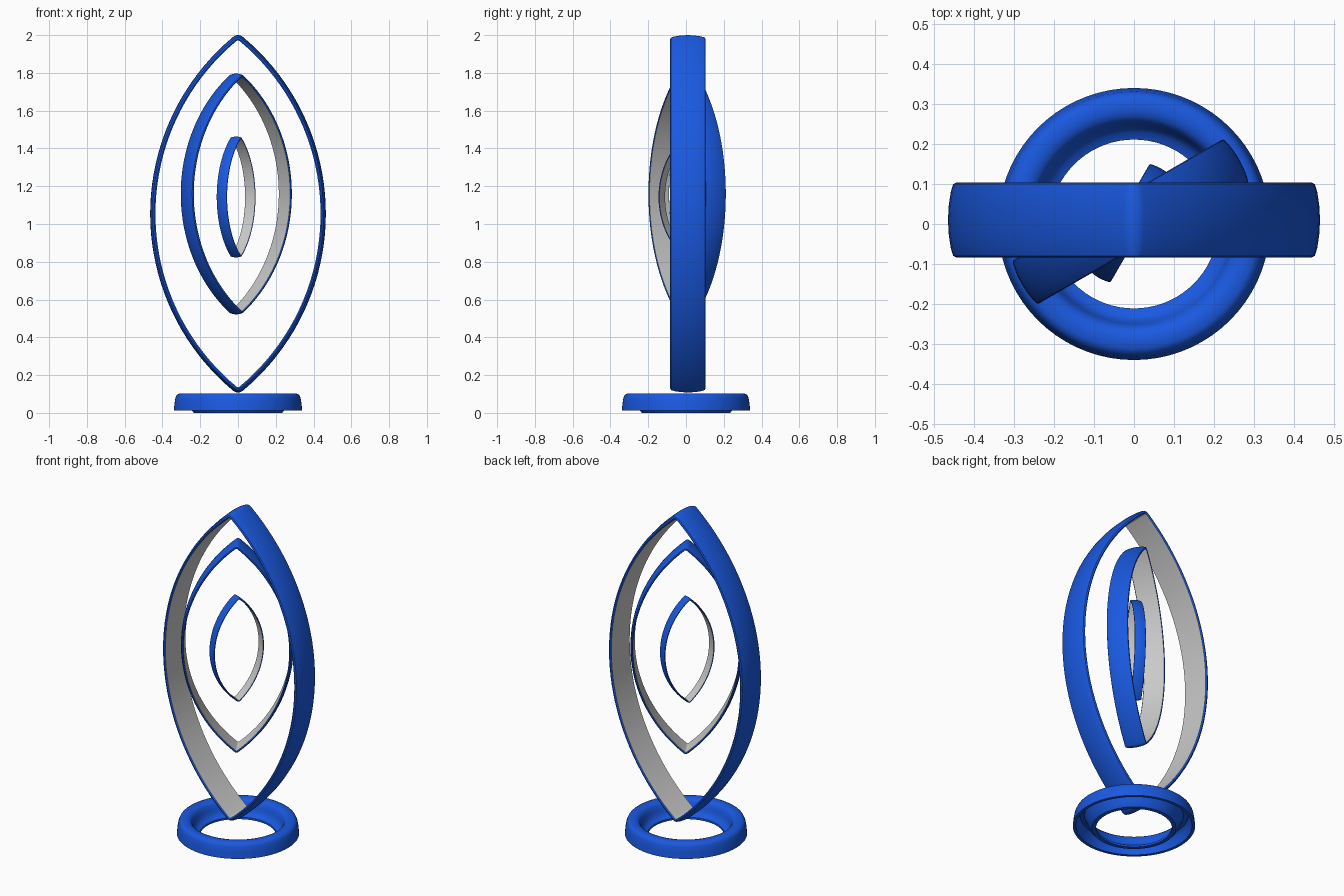
import bpy, bmesh
from math import sin, cos, pi, radians, sqrt, atan2

if "Cube" in bpy.data.objects:
    bpy.data.objects.remove(bpy.data.objects["Cube"])

blue = bpy.data.materials.new("blue")
blue.diffuse_color = (0.01, 0.1, 0.75, 1)
blue.use_nodes = True
blue.node_tree.nodes["Principled BSDF"].inputs["Base Color"].default_value = blue.diffuse_color
grey = bpy.data.materials.new("grey")
grey.diffuse_color = (0.6, 0.6, 0.6, 1)
grey.use_nodes = True
grey.node_tree.nodes["Principled BSDF"].inputs["Base Color"].default_value = grey.diffuse_color


def sweep(name, rings, grey_segment=None, angle=35):
    """Closed solid from a closed loop of closed cross-sections."""
    bm = bmesh.new()
    loops = [[bm.verts.new(p) for p in ring] for ring in rings]
    n, m = len(loops), len(loops[0])
    for i in range(n):
        a, b = loops[i], loops[(i + 1) % n]
        for j in range(m):
            k = (j + 1) % m
            f = bm.faces.new((a[j], a[k], b[k], b[j]))
            f.material_index = 1 if j == grey_segment else 0
    bmesh.ops.recalc_face_normals(bm, faces=bm.faces)
    mesh = bpy.data.meshes.new(name)
    bm.to_mesh(mesh)
    bm.free()
    mesh.materials.append(blue)
    if grey_segment is not None:
        mesh.materials.append(grey)
    ob = bpy.data.objects.new(name, mesh)
    bpy.context.collection.objects.link(ob)
    bpy.ops.object.select_all(action='DESELECT')
    ob.select_set(True)
    bpy.context.view_layer.objects.active = ob
    bpy.ops.object.shade_smooth_by_angle(angle=radians(angle))
    return ob


# Leaf outline: two large arcs joined by small rounded tips
HALF_W, HALF_H, TIP, BAND = 0.465, 0.946, 0.04, 0.0935
a, b = HALF_W - TIP, HALF_H - TIP
D = (b * b - a * a) / (2 * a)
R = D + HALF_W
T = atan2(b, D)


def arc(cx, cz, r, t0, t1, n):
    return [(cx + r * cos(t), cz + r * sin(t), t)
            for t in (t0 + (t1 - t0) * i / n for i in range(n))]


outline = (arc(-D, 0, R, -T, T, 40) + arc(0, b, TIP, T, pi - T, 10)
           + arc(D, 0, R, pi - T, pi + T, 40) + arc(0, -b, TIP, pi + T, 2 * pi - T, 10))

# Band section (across, depth): bulging blue outside, flat grey inside
section = [(-1, .021), (-.96, .013), (-.75, .007), (-.4, .002), (0, 0), (.4, .002),
           (.75, .007), (.96, .013), (1, .021), (.95, .028), (-.95, .028)]


def leaf(name, scale, turn, loc):
    rings = [[(x - d * cos(t), s * BAND, z - d * sin(t)) for s, d in section]
             for x, z, t in outline]
    ob = sweep(name, rings, grey_segment=len(section) - 2)
    ob.scale = (scale,) * 3
    ob.rotation_euler.z = radians(turn)
    ob.location = loc


# Three nested leaf-shaped bands
leaf("outer_band", 1.0, 0, (0, 0.01, 1.054))
leaf("middle_band", 0.674, 30, (-0.009, 0.006, 1.159))
leaf("inner_band", 0.338, 60, (-0.01, 0.002, 1.143))

# Hollow base ring, open underneath
profile = [(.34, .013), (.336, .05), (.331, .08), (.324, .095), (.31, .103), (.285, .103),
           (.268, .098), (.256, .085), (.249, .06), (.242, .035), (.23, .02), (.211, .012),
           (.211, 0), (.234, 0), (.25, .02), (.262, .055), (.275, .078), (.3, .083),
           (.314, .07), (.322, .013)]
sweep("base_ring", [[(r * cos(t), r * sin(t), z) for r, z in profile]
                    for t in (2 * pi * i / 72 for i in range(72))], angle=40)
